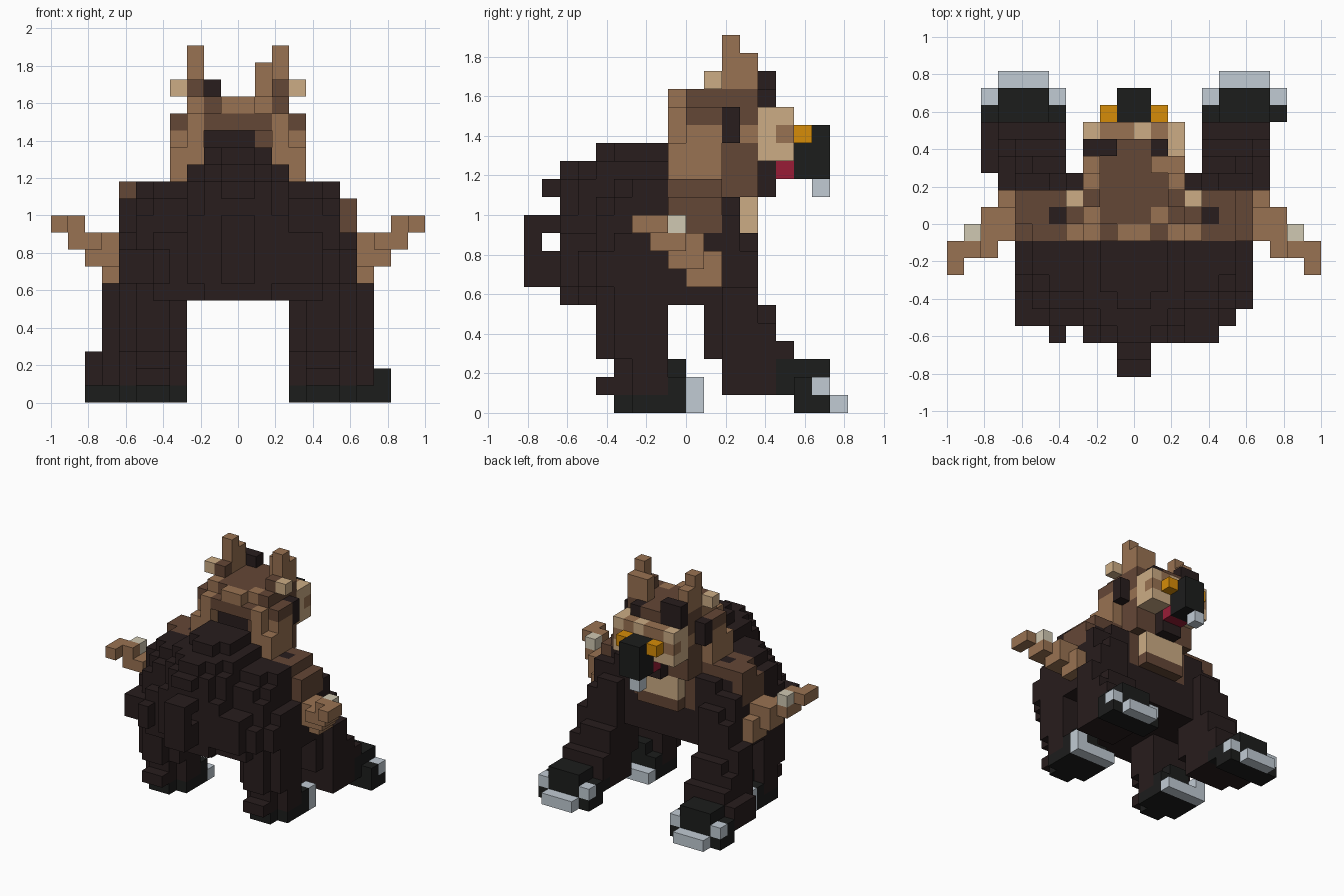
import bpy, bmesh

cube = bpy.data.objects.get("Cube")
if cube:
    bpy.data.objects.remove(cube, do_unlink=True)

U = 1 / 11  # size of one block


def linear(c):
    c /= 255
    return c / 12.92 if c <= 0.04045 else ((c + 0.055) / 1.055) ** 2.4


def material(name, rgb):
    m = bpy.data.materials.new(name)
    col = [linear(c) for c in rgb] + [1]
    m.diffuse_color = col
    m.use_nodes = True
    bsdf = next(n for n in m.node_tree.nodes if n.type == 'BSDF_PRINCIPLED')
    bsdf.inputs["Base Color"].default_value = col
    bsdf.inputs["Roughness"].default_value = 0.9
    return m


MATS = {n: material(n, c) for n, c in {
    "dark_fur": (40, 29, 29), "brown_fur": (100, 71, 54),
    "tan_fur": (153, 114, 82), "cream_fur": (204, 172, 133),
    "black_hide": (28, 29, 28), "grey_claw": (193, 203, 212),
    "bone": (208, 200, 178), "orange_eye": (214, 140, 8),
    "red_mouth": (152, 28, 54)}.items()}

owner = {}   # block -> part name; later parts replace earlier ones
colour = {}  # part name -> material name


def part(name, mat, *boxes):
    """Fill boxes (x0, x1, y0, y1, z0, z1), counted in blocks."""
    colour[name] = mat
    for x0, x1, y0, y1, z0, z1 in boxes:
        for x in range(x0, x1):
            for y in range(y0, y1):
                for z in range(z0, z1):
                    owner[x, y, z] = name


def pair(name, mat, *boxes):
    """The same part on both sides."""
    part("left_" + name, mat, *boxes)
    part("right_" + name, mat, *[(-b[1], -b[0], *b[2:]) for b in boxes])


# Trunk, stepped down towards the flanks and rump
part("body", "dark_fur",
     (-3, 3, -6, 3, 6, 13), (-2, 2, -7, -6, 6, 13), (-3, 3, -7, -6, 7, 11),
     (-3, 3, -5, -1, 13, 14), (-2, 2, -6, -5, 13, 14), (-1, 1, -7, -6, 13, 14),
     (-2, 2, -4, -1, 14, 15), (-1, 1, -5, -4, 14, 15),
     (-5, 5, -6, 3, 6, 10), (-5, 5, -5, 3, 10, 12), (-5, 5, -4, 2, 12, 13),
     (-6, 6, -6, 3, 7, 9), (-6, 6, -5, 3, 6, 11), (-6, 6, -4, 2, 11, 12),
     (-6, 6, -3, -1, 12, 13), (-7, 7, -5, 2, 7, 9), (-7, 7, -4, 2, 6, 10),
     (-7, -6, -6, -4, 7, 9), (-7, -6, -3, 0, 10, 12),
     (-5, -4, -7, -6, 7, 9), (3, 5, -7, -6, 7, 10), (-1, 1, -8, -7, 12, 13))
part("tail", "dark_fur",
     (-1, 1, -9, -7, 10, 11), (-1, 1, -9, -8, 9, 10), (-1, 1, -9, -7, 7, 9))

# Hind legs
pair("hind_leg", "dark_fur", (3, 7, -4, -1, 3, 7), (4, 6, -5, -4, 3, 7),
     (3, 7, -3, -1, 1, 3), (4, 6, -4, -3, 1, 3), (4, 6, -5, -4, 1, 2))
pair("hind_foot", "black_hide", (3, 7, -3, 0, 0, 1), (4, 6, -4, -3, 0, 1),
     (3, 7, -1, 0, 1, 2), (4, 6, -1, 0, 2, 3))
pair("hind_claws", "grey_claw", (3, 7, 0, 1, 0, 1), (6, 7, 0, 1, 1, 2))

# Front legs slope forward to broad feet
pair("front_leg", "dark_fur", (4, 8, 2, 4, 1, 7), (4, 7, 1, 4, 3, 9),
     (4, 8, 4, 5, 1, 5), (4, 7, 4, 5, 5, 6), (4, 8, 5, 6, 2, 4),
     (4, 7, 1, 3, 9, 11), (4, 6, 3, 4, 9, 10))
part("right_front_leg", "dark_fur", (-9, -8, 3, 6, 1, 3))
pair("front_foot", "black_hide", (4, 9, 6, 8, 0, 2), (5, 8, 5, 8, 1, 3),
     (4, 8, 5, 6, 1, 2))
pair("front_claws", "grey_claw", (5, 8, 8, 9, 0, 1), (4, 5, 7, 8, 1, 2),
     (8, 9, 7, 8, 1, 2))

# Shoulders and neck
pair("shoulder", "brown_fur", (4, 6, -1, 2, 12, 13), (6, 7, -1, 2, 10, 12))
part("right_shoulder", "brown_fur", (-7, -6, 0, 2, 12, 13))
pair("shoulder_notch", "dark_fur", (4, 5, 0, 1, 12, 13))
part("neck", "brown_fur", (-4, 4, -1, 2, 11, 13), (-3, 3, 2, 3, 9, 13),
     (-2, 2, 3, 4, 9, 10), (-3, 3, 3, 4, 12, 13))
part("chest", "cream_fur", (-2, 2, 3, 4, 10, 12))

# Small side limbs with a bone claw
pair("arm", "tan_fur", (7, 8, 0, 2, 7, 8), (7, 9, -1, 1, 8, 10),
     (7, 8, 1, 2, 8, 9), (8, 10, -2, 0, 9, 10),
     (9, 11, -2, -1, 10, 11), (10, 11, -3, -2, 10, 11))
pair("arm_claw", "bone", (9, 10, -1, 0, 10, 11))

# Head, overhanging a dark nape
part("head", "brown_fur", (-3, 3, 0, 4, 13, 18), (-1, 1, 4, 5, 16, 18),
     (-2, 2, -1, 0, 16, 17), (-3, 3, -1, 0, 13, 14))
part("nape", "dark_fur", (-2, 1, 0, 1, 14, 16))
pair("temple", "brown_fur", (3, 4, 0, 3, 15, 17))
pair("cheek", "tan_fur", (3, 4, -1, 2, 13, 15), (3, 4, 0, 2, 15, 16),
     (2, 3, -1, 0, 14, 17), (2, 3, 3, 4, 15, 16))
part("right_cheek", "tan_fur", (-4, -3, -1, 0, 12, 13))
part("crown", "tan_fur", (-1, 1, -1, 0, 17, 18), (-3, -2, 0, 2, 17, 18),
     (1, 2, 0, 1, 17, 18))
pair("ear_hollow", "dark_fur", (2, 4, 2, 3, 15, 17))
part("brow_tuft", "dark_fur", (-3, -1, 4, 5, 17, 19))
part("left_brow", "dark_fur", (1, 2, 4, 5, 17, 18))
pair("ear", "tan_fur", (2, 3, 2, 3, 18, 21), (2, 3, 3, 4, 18, 20))
part("left_ear", "tan_fur", (1, 2, 3, 4, 18, 20))
pair("ear_base", "brown_fur", (2, 3, 1, 2, 18, 19))
pair("horn_tip", "cream_fur", (3, 4, 1, 2, 18, 19))

# Face
part("face", "cream_fur", (-3, 3, 4, 6, 14, 17))
part("face_rim", "tan_fur", (-2, 0, 5, 6, 16, 17), (1, 2, 5, 6, 16, 17))
pair("eye_patch", "tan_fur", (2, 3, 5, 6, 15, 16))
pair("eye", "orange_eye", (1, 2, 6, 7, 15, 16))
part("throat", "dark_fur", (-1, 1, 4, 5, 12, 14))
part("mouth", "red_mouth", (-1, 1, 5, 6, 13, 14))
part("beak", "black_hide", (-1, 1, 6, 8, 13, 16))
part("beak_tip", "grey_claw", (-1, 0, 7, 8, 12, 13))

# Corners of each block side, wound outwards
SIDES = {
    (1, 0, 0): ((1, 0, 0), (1, 1, 0), (1, 1, 1), (1, 0, 1)),
    (-1, 0, 0): ((0, 0, 0), (0, 0, 1), (0, 1, 1), (0, 1, 0)),
    (0, 1, 0): ((0, 1, 0), (0, 1, 1), (1, 1, 1), (1, 1, 0)),
    (0, -1, 0): ((0, 0, 0), (1, 0, 0), (1, 0, 1), (0, 0, 1)),
    (0, 0, 1): ((0, 0, 1), (1, 0, 1), (1, 1, 1), (0, 1, 1)),
    (0, 0, -1): ((0, 0, 0), (0, 1, 0), (1, 1, 0), (1, 0, 0))}


def build(name):
    """Make one object from the exposed sides of its blocks."""
    bm = bmesh.new()
    verts = {}
    for (x, y, z), who in owner.items():
        if who != name:
            continue
        for (dx, dy, dz), corners in SIDES.items():
            if (x + dx, y + dy, z + dz) in owner:
                continue
            face = []
            for cx, cy, cz in corners:
                p = (x + cx, y + cy, z + cz)
                if p not in verts:
                    verts[p] = bm.verts.new([c * U for c in p])
                face.append(verts[p])
            bm.faces.new(face)
    if bm.faces:
        mesh = bpy.data.meshes.new(name)
        bm.to_mesh(mesh)
        mesh.materials.append(MATS[colour[name]])
        bpy.context.collection.objects.link(bpy.data.objects.new(name, mesh))
    bm.free()


for part_name in colour:
    build(part_name)
